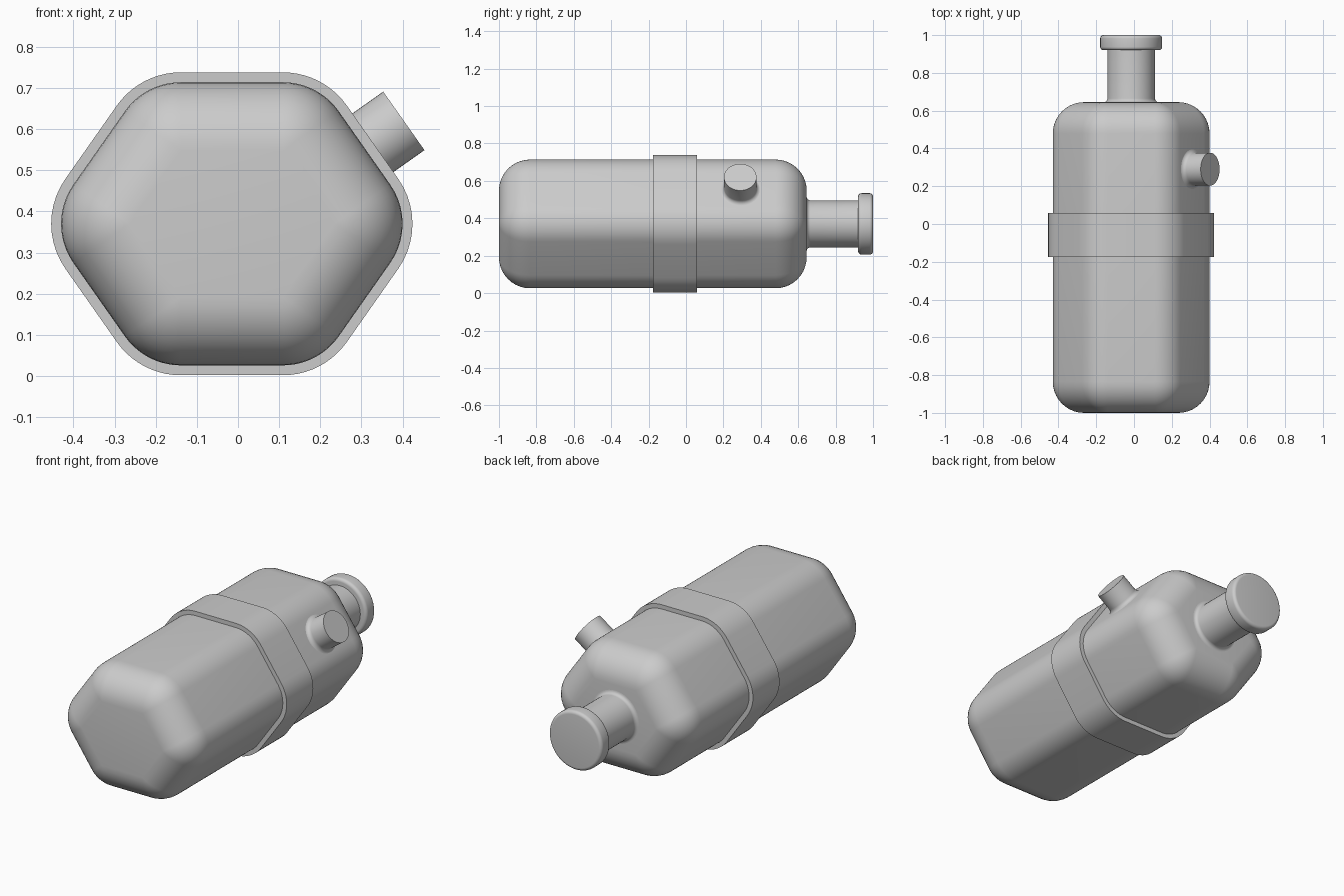
import bpy, bmesh, math
from mathutils import Matrix, Vector

if "Cube" in bpy.data.objects:
    bpy.data.objects.remove(bpy.data.objects["Cube"], do_unlink=True)

grey = bpy.data.materials.new("plain grey")
grey.use_nodes = True
colour = (0.6, 0.6, 0.6, 1)
grey.diffuse_color = colour
grey.node_tree.nodes["Principled BSDF"].inputs["Base Color"].default_value = colour

CX, CZ = -0.015, 0.37          # axis of the tank
ROUND = 0.166                  # edge radius of the tank
SLOPE = math.radians(35.2)     # direction the upper side faces look
FRONT, BACK = -1.0, 0.645


def loft(name, rings, matrix=Matrix(), closed=False):
    """Skin a list of equal rings; cap the ends or join last to first."""
    bm = bmesh.new()
    loops = [[bm.verts.new(matrix @ Vector(p)) for p in ring] for ring in rings]
    pairs = list(zip(loops, loops[1:]))
    if closed:
        pairs.append((loops[-1], loops[0]))
    else:
        bm.faces.new(loops[0])
        bm.faces.new(loops[-1])
    for a, b in pairs:
        for i in range(len(a)):
            j = (i + 1) % len(a)
            bm.faces.new((a[i], a[j], b[j], b[i]))
    bmesh.ops.remove_doubles(bm, verts=bm.verts[:], dist=1e-5)
    bmesh.ops.recalc_face_normals(bm, faces=bm.faces[:])
    mesh = bpy.data.meshes.new(name)
    bm.to_mesh(mesh)
    bm.free()
    mesh.materials.append(grey)
    obj = bpy.data.objects.new(name, mesh)
    bpy.context.collection.objects.link(obj)
    bpy.ops.object.select_all(action="DESELECT")
    obj.select_set(True)
    bpy.context.view_layer.objects.active = obj
    bpy.ops.object.shade_smooth_by_angle(angle=math.radians(35))
    return obj


def hex_ring(radius, y, steps=10):
    """Hexagon outline with corners rounded about a fixed inner hexagon."""
    normals = [SLOPE, math.pi / 2, math.pi - SLOPE,
               math.pi + SLOPE, 1.5 * math.pi, 2 * math.pi - SLOPE]
    core = [(0.124, 0.178), (-0.124, 0.178), (-0.249, 0),
            (-0.124, -0.178), (0.124, -0.178), (0.249, 0)]
    points = []
    for i, (x, z) in enumerate(core):
        start = normals[i]
        sweep = (normals[(i + 1) % 6] - start) % (2 * math.pi)
        for k in range(steps + 1):
            a = start + sweep * k / steps
            points.append((CX + x + radius * math.cos(a), y,
                           CZ + z + radius * math.sin(a)))
    return points


def arc(cr, ch, radius, start, end, steps=6):
    """Profile arc as (radius, height) pairs, angles in degrees."""
    angles = [math.radians(start + (end - start) * k / steps) for k in range(steps + 1)]
    return [(cr + radius * math.cos(a), ch + radius * math.sin(a)) for a in angles]


def lathe(name, profile, origin, direction, sides=48):
    turn = Vector(direction).to_track_quat("Z", "Y").to_matrix().to_4x4()
    rings = [[(r * math.cos(2 * math.pi * k / sides), r * math.sin(2 * math.pi * k / sides), h)
              for k in range(sides)] for r, h in profile]
    return loft(name, rings, Matrix.Translation(origin) @ turn)


# Tank with fully rounded ends
ends = [math.pi / 2 * k / 10 for k in range(11)]
rings = [hex_ring(ROUND * math.sin(a), FRONT + ROUND * (1 - math.cos(a))) for a in ends]
rings += [hex_ring(ROUND * math.sin(a), BACK - ROUND * (1 - math.cos(a))) for a in reversed(ends)]
loft("tank_body", rings)

# Strap around the middle
inner, outer = ROUND - 0.006, ROUND + 0.024
loft("middle_band", [hex_ring(inner, -0.176), hex_ring(outer, -0.176),
                     hex_ring(outer, 0.058), hex_ring(inner, 0.058)], closed=True)

# Neck with a flared foot
neck, fillet = 0.126, 0.02
lathe("neck", [(neck + fillet, -0.03)] + arc(neck + fillet, fillet, fillet, 270, 180)
      + [(neck, 0.3)], (CX, BACK, CZ), (0, 1, 0))

# Cap with softened rims
cap, soft, low, high = 0.164, 0.018, 0.275, 1.0 - BACK
lathe("neck_cap", arc(cap - soft, low + soft, soft, -90, 0)
      + arc(cap - soft, high - soft, soft, 0, 90), (CX, BACK, CZ), (0, 1, 0))

# Side spout on the upper left face
axis = Vector((math.cos(SLOPE), 0, math.sin(SLOPE)))
length, spout, foot = 0.117, 0.087, 0.024
lathe("side_spout", [(spout + foot, -0.02)] + arc(spout + foot, foot, foot, 270, 180)
      + [(spout, length)], Vector((0.403, 0.29, 0.62)) - axis * length, axis)
